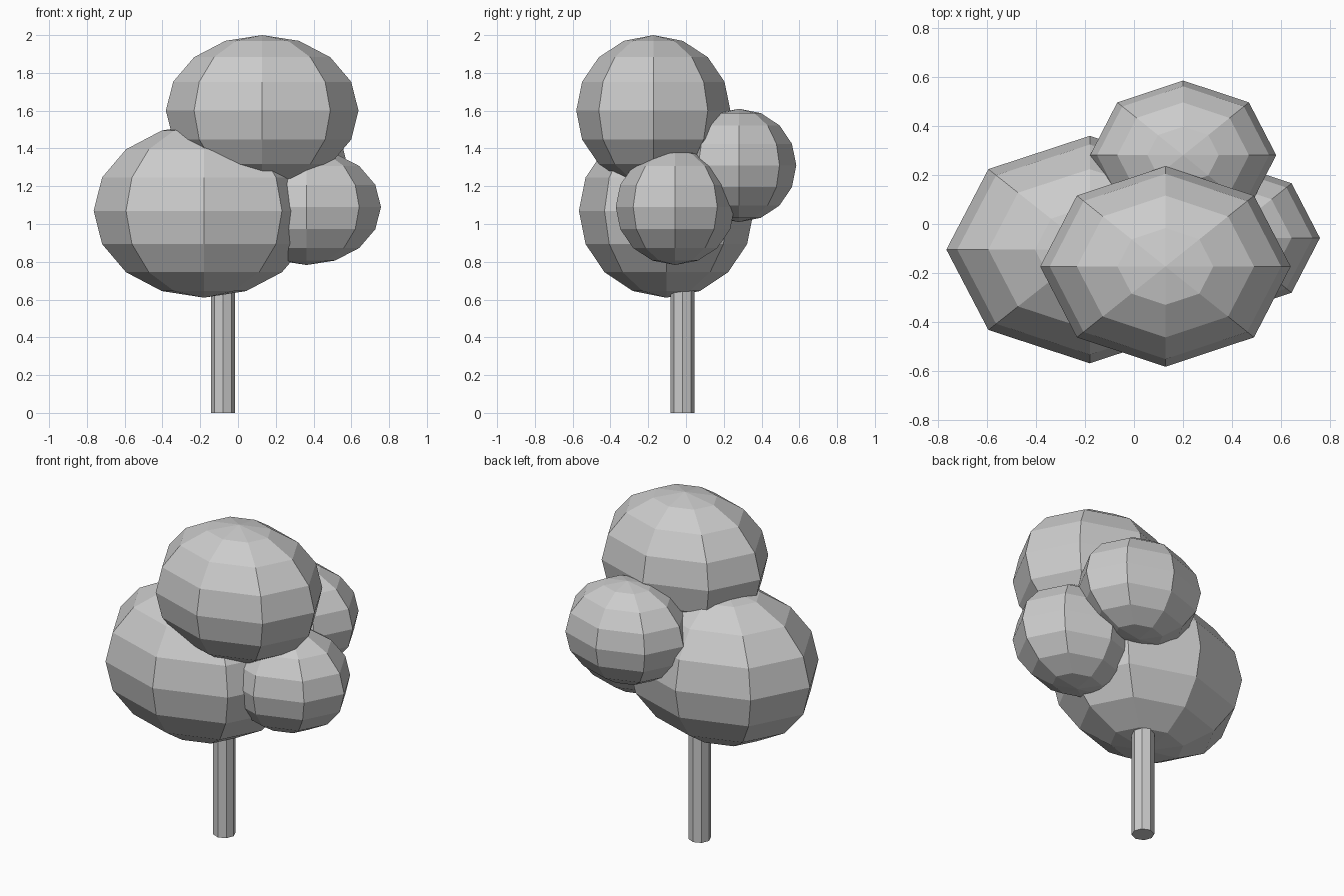
import bpy

if "Cube" in bpy.data.objects:
    bpy.data.objects.remove(bpy.data.objects["Cube"])

# Trunk: slim eight-sided post rising into the crown
TRUNK_TOP = 1.0
bpy.ops.mesh.primitive_cylinder_add(vertices=8, radius=0.063, depth=TRUNK_TOP,
                                    location=(-0.08, -0.018, TRUNK_TOP / 2))
bpy.context.object.name = "trunk"


def foliage(name, center, radii):
    """Low-poly flat-shaded ellipsoid clump."""
    bpy.ops.mesh.primitive_uv_sphere_add(segments=8, ring_count=8, radius=1,
                                         location=center)
    clump = bpy.context.object
    clump.name = name
    clump.scale = radii
    bpy.ops.object.transform_apply(location=False, rotation=False, scale=True)


# Four overlapping foliage clumps
foliage("foliage_main", (-0.18, -0.104, 1.07), (0.584, 0.463, 0.46))
foliage("foliage_top", (0.128, -0.173, 1.6), (0.51, 0.408, 0.4))
foliage("foliage_back", (0.2, 0.28, 1.31), (0.379, 0.304, 0.3))
foliage("foliage_right", (0.363, -0.057, 1.09), (0.394, 0.315, 0.307))
